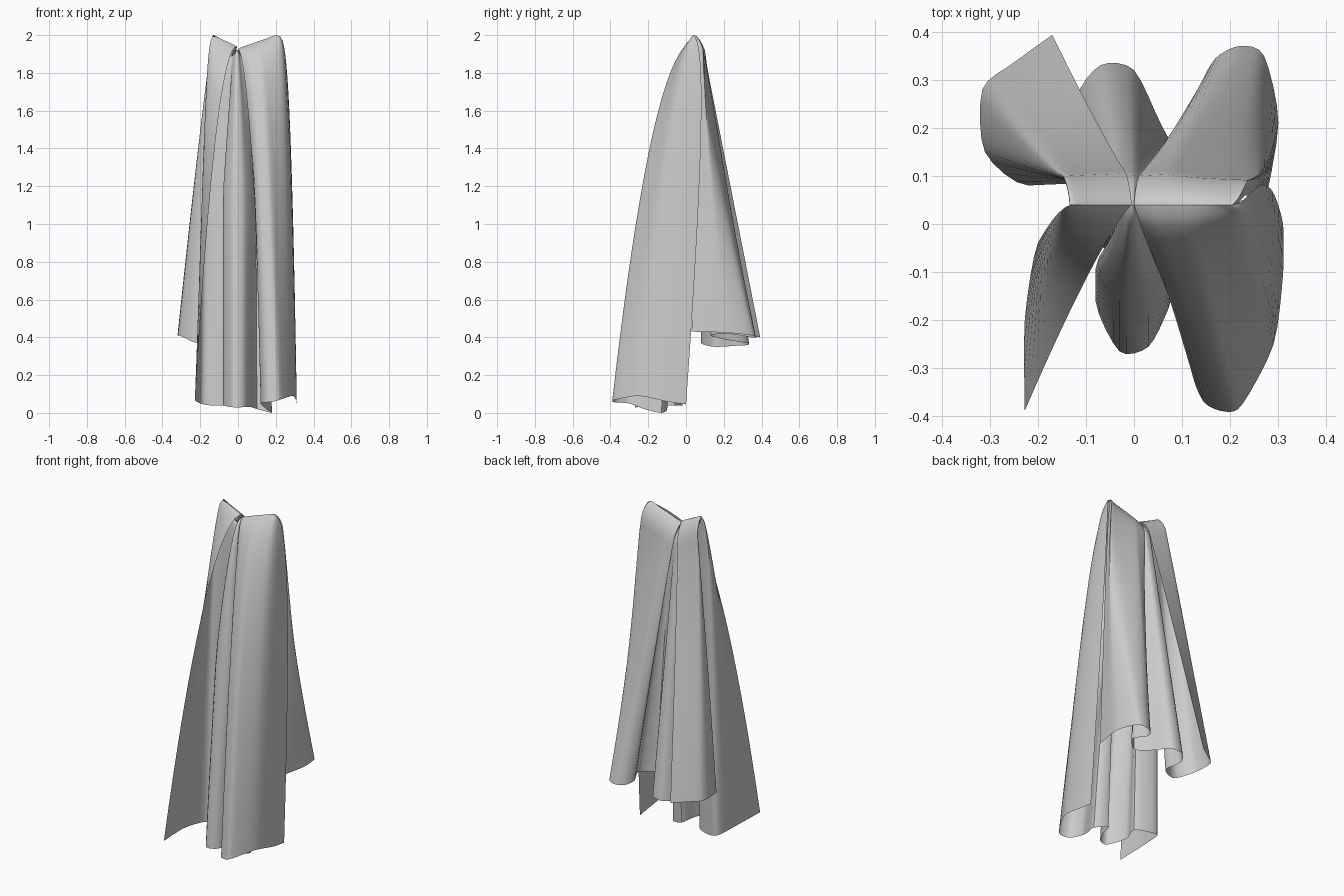
import bpy, bmesh
from mathutils import Vector

if "Cube" in bpy.data.objects:
    bpy.data.objects.remove(bpy.data.objects["Cube"])

RIDGE_Y = 0.04   # line the cloth hangs over

# Hanging strands: ridge x, ridge z, hem x, hem y, hem z (from right free edge to left free edge)
FRONT = [
    (.21, 1.99, .31, .00, .045), (.20, 2.0, .31, -.10, .06), (.16, 1.985, .29, -.25, .09),
    (.10, 1.965, .225, -.375, .07), (.06, 1.95, .19, -.39, .06), (.03, 1.94, .145, -.37, .055),
    (.00, 1.925, .12, -.30, .05), (.01, 1.91, .15, -.22, .02), (.04, 1.90, .18, -.13, .00),
    (.04, 1.89, .10, -.10, .02), (.01, 1.90, .07, -.18, .03), (.00, 1.92, .03, -.255, .03),
    (-.01, 1.92, -.03, -.265, .03), (-.02, 1.90, -.08, -.16, .04), (-.04, 1.89, -.05, -.06, .04),
    (-.10, 1.93, -.15, -.02, .04), (-.13, 1.99, -.20, -.04, .05), (-.10, 1.985, -.227, -.20, .065),
    (-.005, 1.94, -.227, -.388, .06)]
BACK = [
    (.21, 1.99, .27, .03, .43), (.20, 2.0, .30, .21, .425), (.15, 1.98, .27, .35, .41),
    (.09, 1.96, .22, .37, .40), (.05, 1.945, .17, .345, .40), (.00, 1.925, .145, .29, .41),
    (.02, 1.90, .18, .20, .42), (.03, 1.89, .11, .13, .41), (.01, 1.90, .06, .20, .39),
    (.00, 1.92, .00, .32, .37), (-.02, 1.92, -.07, .33, .36), (-.03, 1.90, -.12, .26, .355),
    (-.04, 1.89, -.10, .15, .35), (-.10, 1.92, -.22, .08, .37), (-.13, 1.98, -.31, .15, .41),
    (-.13, 2.0, -.315, .28, .41), (-.08, 1.975, -.25, .335, .405), (-.005, 1.94, -.17, .393, .40)]


def spline(rows, sub):
    """Smooth curve through the strands, so the folds are rounded."""
    out = []
    for i in range(len(rows) - 1):
        a, b, c, d = (Vector(rows[max(0, min(len(rows) - 1, i + k))]) for k in (-1, 0, 1, 2))
        for s in range(sub):
            t = s / sub
            out.append(b + (c - a) * (.4 * t * (1 - t) ** 2) - (d - b) * (.4 * t * t * (1 - t))
                       + (c - b) * (t * t * (3 - 2 * t)))
    out.append(Vector(rows[-1]))
    return out


def ramp(v, lo, hi):
    return max(0, min(1, (v - lo) / (hi - lo)))


def front_point(x0, x1, y1, t):
    """Front fall: bows out quickly below the ridge."""
    outer = ramp(abs(x0), .09, .14) * ramp(-y1, .35, .22)
    left_lobe = ramp(-x1, .18, .22)
    x = x0 + (x1 - x0) * t ** (.5 - .2 * outer)
    y = RIDGE_Y + (y1 - RIDGE_Y) * t ** (.5 + .1 * left_lobe)
    # centre fold opens to full width early
    wide = x0 + (x1 - x0) * min(1, t / .4) ** .8
    x += (wide - x) * ramp(abs(x1), .13, .09)
    # right edge wraps round to the back
    y += .24 * (t ** .5 - t) * ramp(x0, .195, .207)
    return x, y


def back_point(x0, x1, y1, t):
    """Back fall: rounds over the ridge, then hangs straight."""
    y0 = RIDGE_Y + .05 * min(1, t / .045) ** .5 * (.4 + .6 * ramp(y1, .03, .09))
    right = ramp(x0, .06, .16)
    x = x0 + (x1 - x0) * t ** (.9 - .55 * right)
    return x, y0 + (y1 - y0) * t ** (1 + .5 * right)


def panel(name, rows, point, facing, steps=18, sub=4):
    """Loft a hanging cloth panel from the ridge down to its folded hem."""
    bm = bmesh.new()
    grid = []
    for x0, z0, x1, y1, z1 in spline(rows, sub):
        line = []
        for j in range(steps + 1):
            t = (j / steps) ** 2
            x, y = point(x0, x1, y1, t)
            line.append(bm.verts.new((x, y, max(0, z0 + (z1 - z0) * t))))
        grid.append(line)
    for a, b in zip(grid, grid[1:]):
        for j in range(steps):
            bm.faces.new((a[j], a[j + 1], b[j + 1], b[j]))
    bmesh.ops.recalc_face_normals(bm, faces=bm.faces)
    if facing * sum(f.normal.y * f.calc_area() for f in bm.faces) < 0:
        bmesh.ops.reverse_faces(bm, faces=bm.faces)
    mesh = bpy.data.meshes.new(name)
    bm.to_mesh(mesh)
    bm.free()
    ob = bpy.data.objects.new(name, mesh)
    bpy.context.collection.objects.link(ob)
    bpy.context.view_layer.objects.active = ob
    ob.select_set(True)
    bpy.ops.object.shade_smooth_by_angle(angle=0.8)
    ob.select_set(False)
    return ob


# Long front fall and shorter back fall of the draped cloth
panel("cloth_front_fall", FRONT, front_point, -1)
panel("cloth_back_fall", BACK, back_point, 1)
